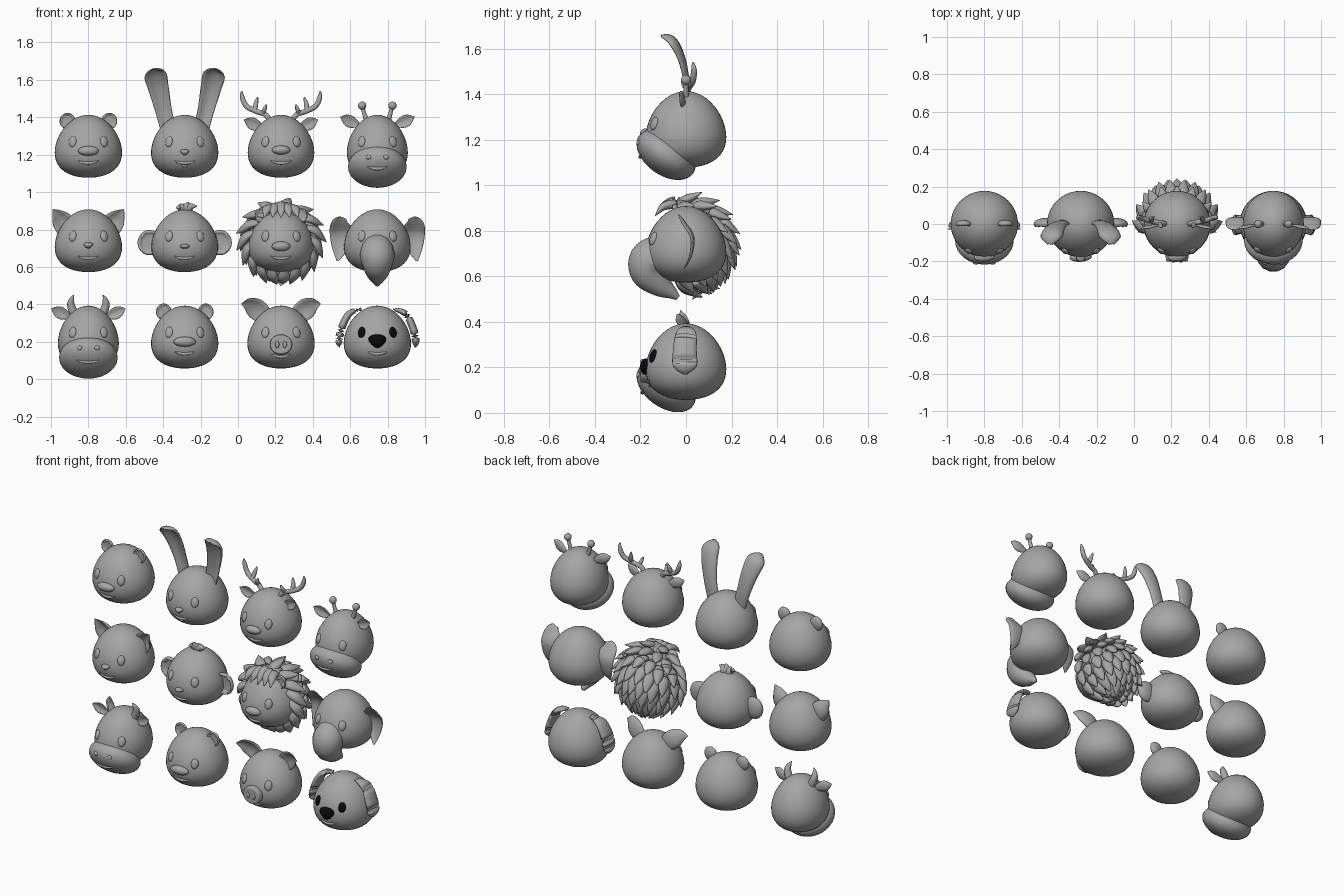
import bpy, bmesh, math
from mathutils import Vector
from mathutils.bvhtree import BVHTree

cube = bpy.data.objects.get("Cube")
if cube:
    bpy.data.objects.remove(cube)


def material(name, rgb):
    m = bpy.data.materials.new(name)
    m.use_nodes = True
    m.diffuse_color = (*rgb, 1)
    m.node_tree.nodes["Principled BSDF"].inputs["Base Color"].default_value = (*rgb, 1)
    return m


GREY = material("clay_grey", (.38, .38, .38))
BLACK = material("black", (.003, .003, .003))
SIDES = (("right", -1), ("left", 1))
COLS = (-.8, -.285, .23, .745)
ROWS = (.225, .74, 1.245)


def finish(name, bm, mat):
    bmesh.ops.recalc_face_normals(bm, faces=bm.faces)
    for f in bm.faces:
        f.smooth = True
    me = bpy.data.meshes.new(name)
    bm.to_mesh(me)
    bm.free()
    me.materials.append(mat)
    ob = bpy.data.objects.new(name, me)
    bpy.context.collection.objects.link(ob)
    return ob


def ball(name, centre, size, mat=GREY, shape=None, tilt=0, normal=None, seg=24):
    """Ellipsoid, optionally reshaped, tilted about x or turned to face a normal."""
    bm = bmesh.new()
    bmesh.ops.create_uvsphere(bm, u_segments=seg, v_segments=seg // 2 + 4, radius=1)
    turn = Vector((0, -1, 0)).rotation_difference(normal) if normal else None
    for v in bm.verts:
        p = shape(v.co.copy()) if shape else v.co.copy()
        p = Vector((p.x * size[0], p.y * size[1], p.z * size[2]))
        if tilt:
            c, s = math.cos(tilt), math.sin(tilt)
            p = Vector((p.x, p.y * c - p.z * s, p.y * s + p.z * c))
        if turn:
            p.rotate(turn)
        v.co = p + Vector(centre)
    return finish(name, bm, mat)


def spline(a, b, c, d, t):
    return (b * 2 + (c - a) * t + (a * 2 - b * 5 + c * 4 - d) * t * t
            + (b * 3 - a - c * 3 + d) * t ** 3) * .5


def tube(name, origin, pts, widths, flat=1, ref=(1, 0, 0), side=1, cup=False, mat=GREY):
    """Smooth tapering sweep; flat is thickness/width, cup hollows the front."""
    P = [Vector((p[0] * side, p[1], p[2])) + Vector(origin) for p in pts]
    n, steps, sides = len(P), 5, 14
    path = []
    for i in range(n - 1):
        ids = (max(i - 1, 0), i, i + 1, min(i + 2, n - 1))
        for k in range(steps + (i == n - 2)):
            t = k / steps
            path.append((spline(*[P[j] for j in ids], t),
                         max(.001, spline(*[widths[j] for j in ids], t))))
    bm, rings = bmesh.new(), []
    across = Vector((ref[0] * side, ref[1], ref[2]))
    for i, (p, w) in enumerate(path):
        tan = (path[min(i + 1, len(path) - 1)][0] - path[max(i - 1, 0)][0]).normalized()
        u = (across - tan * across.dot(tan)).normalized()
        v = tan.cross(u)
        if v.y > 0:
            v = -v
        ring = []
        for k in range(sides):
            a = math.tau * k / sides
            s = math.sin(a)
            h = s * (1 - 1.6 * s) if cup and s > 0 else s
            ring.append(bm.verts.new(p + u * w * math.cos(a) + v * w * flat * h))
        rings.append(ring)
    for r, q in zip(rings, rings[1:]):
        for k in range(sides):
            m = (k + 1) % sides
            bm.faces.new((r[k], r[m], q[m], q[k]))
    bm.faces.new(rings[0])
    bm.faces.new(rings[-1])
    return finish(name, bm, mat)


def pair(name, origin, *args, **kw):
    for label, s in SIDES:
        tube(f"{name}_{label}", origin, *args, side=s, **kw)


def head_shape(p):
    p.z -= .2 * (1 - p.z * p.z)
    return p


def dish(p):
    if p.y < 0:
        r = math.hypot(p.x, p.z)
        p.y *= 1 if r > .8 else -.3
    return p


def nose_taper(p):
    p.x *= .8 + .3 * p.z
    return p


def round_ears(animal, o, dx, dz, r, y=0):
    for label, s in SIDES:
        ball(f"{animal}_ear_{label}", o + Vector((dx * s, y, dz)), (r, r * .5, r * 1.05), shape=dish)


def leaf_ears(animal, o, lift):
    pair(animal + "_ear", o, [(.1, -.01, .1 + lift), (.14, -.02, .115 + lift),
         (.17, -.025, .13 + lift), (.198, -.03, .142 + lift)],
         (.015, .032, .027, .002), flat=.5, ref=(0, 0, 1), cup=True)


class Face:
    """Places features on the front of the given solids."""

    def __init__(self, origin, solids):
        self.o = origin
        self.trees = [BVHTree.FromPolygons([v.co for v in s.data.vertices],
                      [f.vertices for f in s.data.polygons]) for s in solids]

    def at(self, x, z):
        start = self.o + Vector((x, -1, z))
        hits = [t.ray_cast(start, Vector((0, 1, 0))) for t in self.trees]
        hit = min((h for h in hits if h[0]), key=lambda h: h[3])
        return hit[0], (hit[1] if hit[1].y < 0 else -hit[1])

    def bump(self, name, x, z, size, mat=GREY, shape=None):
        p, nrm = self.at(x, z)
        ball(name, p, size, mat, shape, normal=nrm, seg=16)

    def mouth(self, name, z, half):
        pts = []
        for k in range(-3, 4):
            t = k / 3
            pts.append(self.at(half * t, z + .012 * t * t)[0] - self.o)
        tube(name, self.o, pts, (.002, .006, .008, .009, .008, .006, .002), ref=(0, 0, 1))


# animal: column, row, half width, nose (half width, half height, z), mouth z
ANIMALS = {
    "bear": (0, 2, .18, (.056, .026, -.025), -.09),
    "rabbit": (1, 2, .18, (.028, .016, -.032), -.09),
    "deer": (2, 2, .178, (.05, .024, -.02), -.09),
    "giraffe": (3, 2, .163, None, -.12),
    "fox": (0, 1, .18, (.03, .016, -.025), -.095),
    "monkey": (1, 1, .178, (.026, .012, -.03), -.095),
    "lion": (2, 1, .175, (.05, .026, -.03), -.095),
    "elephant": (3, 1, .178, None, None),
    "cow": (0, 0, .163, None, -.135),
    "cub": (1, 0, .18, (.06, .027, -.025), -.09),
    "pig": (2, 0, .18, None, -.105),
    "dog": (3, 0, .18, (.056, .036, -.022), -.09),
}
origin = {}
for animal, (col, row, half, nose, mouth) in ANIMALS.items():
    o = origin[animal] = Vector((COLS[col], 0, ROWS[row]))
    solids = [ball(animal + "_head", o, (half, .177, .168), shape=head_shape, seg=40)]
    dark = BLACK if animal == "dog" else GREY
    # Muzzles and snout
    if animal in ("giraffe", "cow"):
        solids.append(ball(animal + "_muzzle", o + Vector((0, -.087, -.11)),
                           (.157, .145, .092), tilt=-.61, seg=32))
    if animal == "pig":
        solids.append(tube("pig_snout", o, [(0, -.13, -.04), (0, -.185, -.04), (0, -.198, -.04),
                      (0, -.2, -.04)], (.06, .06, .055, .04), flat=.9))
    face = Face(o, solids)
    # Eyes, nostrils, nose and mouth
    for label, s in SIDES:
        face.bump(f"{animal}_eye_{label}", .084 * s, .025, (.022, .012, .03), dark)
        if animal in ("giraffe", "cow"):
            face.bump(f"{animal}_nostril_{label}", .047 * s, -.058, (.015, .007, .012))
        if animal == "pig":
            face.bump(f"pig_nostril_{label}", .02 * s, -.04, (.011, .006, .018))
    if nose:
        face.bump(animal + "_nose", 0, nose[2], (nose[0], .026, nose[1]), dark,
                  nose_taper if animal in ("dog", "fox", "rabbit") else None)
    if mouth:
        face.mouth(animal + "_mouth", mouth, .065 if animal == "cow" else .055)

# Round ears
round_ears("bear", origin["bear"], .112, .135, .042)
round_ears("cub", origin["cub"], .112, .135, .042)
round_ears("lion", origin["lion"], .1, .135, .04, -.05)
round_ears("monkey", origin["monkey"], .188, -.01, .064)

# Rabbit ears and teeth
pair("rabbit_ear", origin["rabbit"], [(.09, 0, .1), (.115, -.005, .2), (.14, -.03, .31),
     (.158, -.07, .385), (.166, -.11, .408)], (.042, .045, .055, .058, .015),
     flat=.5, ref=(1, 0, -.2), cup=True)
ball("rabbit_teeth", origin["rabbit"] + Vector((0, -.155, -.1)), (.016, .01, .014))

# Deer antlers with two tines each
deer = origin["deer"]
pair("antler_beam", deer, [(.06, 0, .14), (.085, .005, .17), (.135, .015, .188),
     (.185, .03, .215), (.207, .035, .26), (.21, .03, .295)], (.014, .014, .014, .014, .013, .004))
pair("antler_outer_tine", deer, [(.14, .015, .19), (.135, .03, .225), (.125, .04, .262)],
     (.012, .013, .004))
pair("antler_inner_tine", deer, [(.095, .005, .175), (.087, -.01, .2), (.08, -.015, .222)],
     (.011, .011, .004))
leaf_ears("deer", deer, 0)

# Giraffe horns and ears
pair("giraffe_horn", origin["giraffe"], [(.055, 0, .13), (.07, 0, .175), (.08, 0, .215)],
     (.016, .011, .011))
for label, s in SIDES:
    ball(f"giraffe_horn_tip_{label}", origin["giraffe"] + Vector((.081 * s, 0, .217)),
         (.022, .022, .022), seg=16)
leaf_ears("giraffe", origin["giraffe"], .015)

# Cow horns and ears
pair("cow_horn", origin["cow"], [(.075, 0, .12), (.093, -.005, .17), (.09, -.015, .2),
     (.078, -.025, .225)], (.024, .021, .014, .002))
leaf_ears("cow", origin["cow"], .01)

# Fox, pig and dog ears
pair("fox_ear", origin["fox"], [(.105, 0, .06), (.14, -.005, .105), (.165, -.012, .138),
     (.19, -.015, .168)], (.06, .056, .035, .002), flat=.6, ref=(1, 0, -.9), cup=True)
pair("pig_ear", origin["pig"], [(.08, 0, .1), (.125, -.01, .145), (.17, -.03, .172),
     (.212, -.045, .178)], (.045, .056, .042, .002), flat=.4, ref=(1, 0, -1), cup=True)
pair("dog_ear", origin["dog"], [(.085, 0, .15), (.15, 0, .125), (.19, -.005, .05),
     (.205, -.005, -.02), (.202, -.005, -.055)], (.02, .045, .052, .052, .01),
     flat=.4, ref=(0, 1, 0))

# Elephant ears and trunk
pair("elephant_ear", origin["elephant"], [(.185, -.03, .123), (.197, -.015, .09), (.196, .02, .03),
     (.202, .015, -.05), (.212, -.01, -.108)], (.02, .052, .058, .038, .006),
     flat=.3, cup=True)
tube("elephant_trunk", origin["elephant"], [(0, -.11, -.03), (0, -.16, -.07), (0, -.16, -.125),
     (0, -.11, -.18), (0, -.06, -.215), (0, -.035, -.235)], (.08, .092, .083, .055, .027, .012))

# Monkey hair tuft
for i, (dx, top) in enumerate(((-.045, .175), (.02, .207), (.065, .185))):
    tube(f"monkey_hair_{i}", origin["monkey"], [(dx * .3, 0, .15), (dx * .4, -.01, .18),
         (dx, -.02, top)], (.02, .022, .003))

# Lion mane: rings of tufts flowing down and back
lion = origin["lion"]
for ring, (angle, count) in enumerate(((82, 17), (102, 18), (122, 16), (142, 12), (160, 8), (178, 2))):
    th = math.radians(angle)
    for k in range(count):
        ph = math.tau * (k + .5 * (ring % 2)) / count
        d = Vector((math.sin(th) * math.cos(ph), -math.cos(th), math.sin(th) * math.sin(ph)))
        flow = Vector((0, .5, -1))
        flow = (flow - d * flow.dot(d)).normalized()
        tube(f"mane_tuft_{ring}_{k}", lion, [d * .155 - flow * .02, d * .19 + flow * .015,
             d * .205 + flow * .06, d * .22 + flow * .105], (.02, .032, .026, .002),
             flat=.65, ref=d.cross(flow))

# Lion forelock
for i in range(-2, 3):
    x = i * .035
    tube(f"forelock_{i + 2}", lion, [(x * .6, .02, .17), (x * .8, -.05, .19 - abs(x) * .2),
         (x * 1.1, -.1, .165), (x * 1.3, -.135, .125)], (.024, .03, .024, .002), flat=.7)
